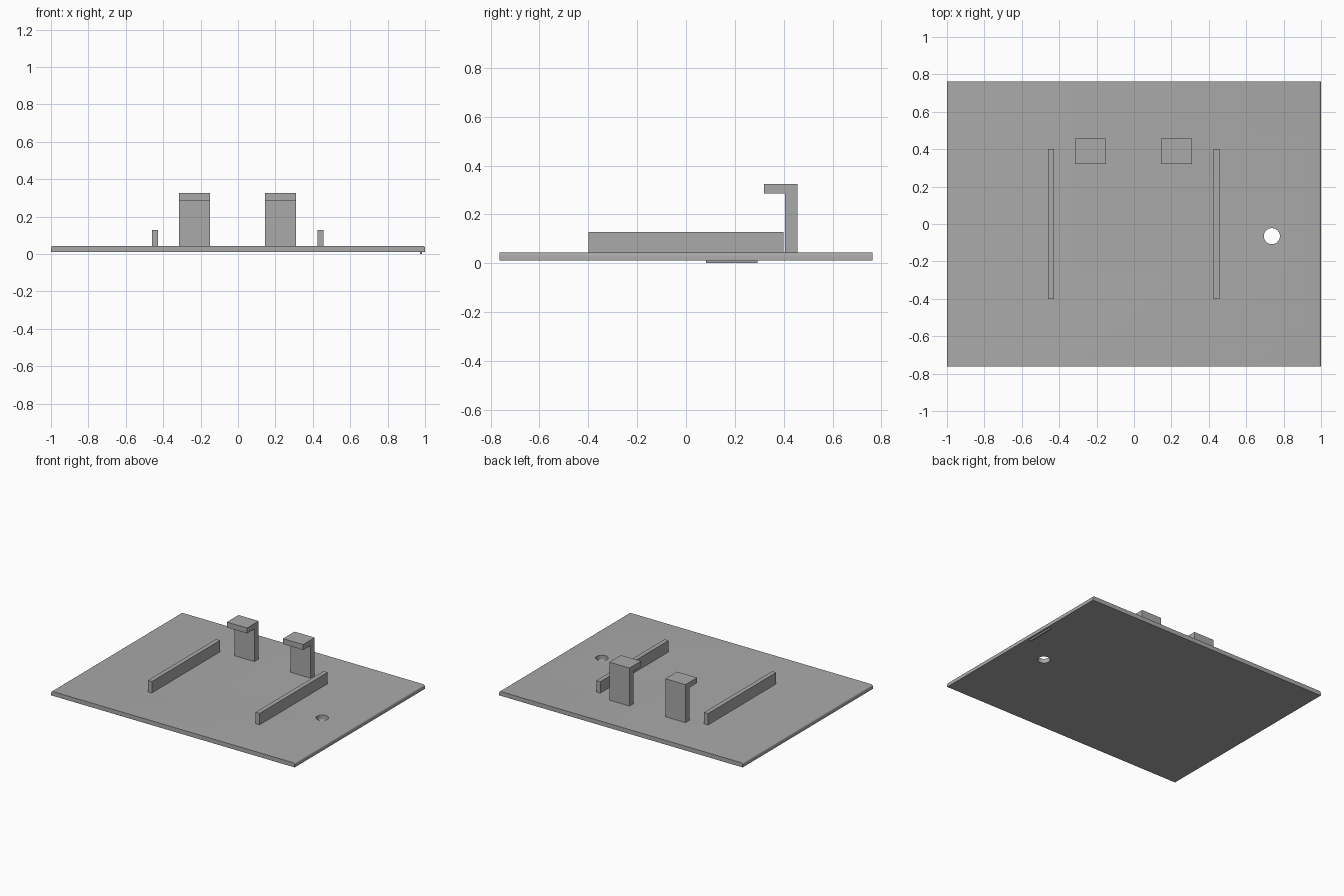
import bpy
import bmesh
from math import sin, cos, pi
from mathutils import Vector

cube = bpy.data.objects.get("Cube")
if cube:
    bpy.data.objects.remove(cube, do_unlink=True)

grey = bpy.data.materials.new("plain grey")
grey.use_nodes = True
colour = (0.4, 0.4, 0.4, 1)
grey.diffuse_color = colour
grey.node_tree.nodes["Principled BSDF"].inputs["Base Color"].default_value = colour

WIDTH, DEPTH = 1.0, 0.763      # half sizes of the plate
BOTTOM, TOP = 0.011, 0.043     # plate heights


def prism(name, points, direction):
    """Extrude a flat outline along a direction."""
    bm = bmesh.new()
    face = bm.faces.new([bm.verts.new(p) for p in points])
    out = bmesh.ops.extrude_face_region(bm, geom=[face])
    moved = [v for v in out["geom"] if isinstance(v, bmesh.types.BMVert)]
    bmesh.ops.translate(bm, verts=moved, vec=Vector(direction))
    bmesh.ops.recalc_face_normals(bm, faces=bm.faces)
    mesh = bpy.data.meshes.new(name)
    bm.to_mesh(mesh)
    bm.free()
    mesh.materials.append(grey)
    obj = bpy.data.objects.new(name, mesh)
    bpy.context.collection.objects.link(obj)
    return obj


def box(name, x0, x1, y0, y1, z0, z1):
    outline = [(x0, y0, z0), (x1, y0, z0), (x1, y1, z0), (x0, y1, z0)]
    return prism(name, outline, (0, 0, z1 - z0))


# Base plate: rounded upper edges along both short sides
R, STEPS = 0.012, 4
right_arc = [(WIDTH - R + R * cos(a), TOP - R + R * sin(a))
             for a in (pi / 2 * i / STEPS for i in range(STEPS + 1))]
left_arc = [(-x, z) for x, z in reversed(right_arc)]
section = [(-WIDTH, BOTTOM), (WIDTH, BOTTOM)] + right_arc + left_arc
plate = prism("base_plate", [(x, -DEPTH, z) for x, z in section], (0, 2 * DEPTH, 0))

# Round hole through the plate
ring = [(0.737 + 0.043 * cos(2 * pi * i / 32), -0.065 + 0.043 * sin(2 * pi * i / 32), -0.1)
        for i in range(32)]
cutter = prism("hole_cutter", ring, (0, 0, 0.3))
cutter.hide_render = True
cut = plate.modifiers.new("hole", "BOOLEAN")
cut.operation = "DIFFERENCE"
cut.solver = "EXACT"
cut.object = cutter
bpy.context.view_layer.objects.active = plate
plate.select_set(True)
bpy.ops.object.modifier_apply(modifier=cut.name)
bpy.data.objects.remove(cutter, do_unlink=True)
bpy.ops.object.shade_smooth_by_angle(angle=0.6)

# Guide rails and hooked posts on each side
hook = [(0.456, TOP), (0.456, 0.325), (0.32, 0.325),
        (0.32, 0.285), (0.406, 0.285), (0.406, TOP)]
for side, rail_x, hook_x in (("right", -0.461, -0.315), ("left", 0.424, 0.145)):
    box(side + "_rail", rail_x, rail_x + 0.033, -0.4, 0.4, TOP, 0.128)
    prism(side + "_hook", [(hook_x, y, z) for y, z in hook], (0.166, 0, 0))

# Thin strip under the left edge
box("underside_strip", 0.973, 0.985, 0.082, 0.292, 0, BOTTOM)
